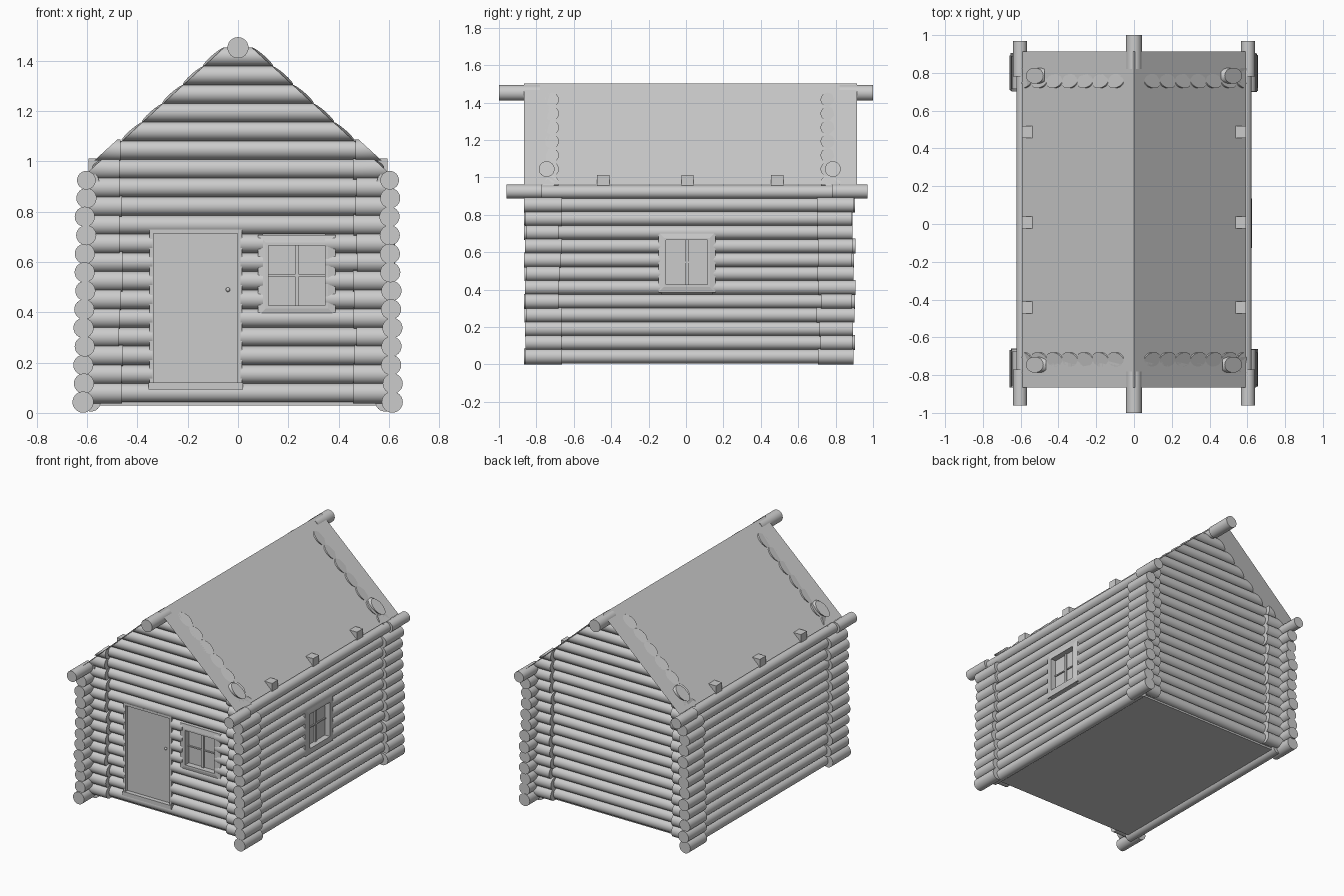
import bpy, bmesh, math, random
from mathutils import Vector

if "Cube" in bpy.data.objects:
    bpy.data.objects.remove(bpy.data.objects["Cube"])

random.seed(4)
PITCH = 0.0742           # log spacing
R, RS = 0.0375, 0.042    # radius of wall logs and of the thicker corner ends
YC, YW, XW = 0.02, 0.737, 0.584
APEX, SLOPE = 1.503, 0.915


def finish(name, bm, smooth=True):
    bmesh.ops.recalc_face_normals(bm, faces=bm.faces)
    me = bpy.data.meshes.new(name)
    bm.to_mesh(me)
    bm.free()
    ob = bpy.data.objects.new(name, me)
    bpy.context.collection.objects.link(ob)
    if smooth:
        bpy.ops.object.select_all(action='DESELECT')
        ob.select_set(True)
        bpy.context.view_layer.objects.active = ob
        bpy.ops.object.shade_smooth_by_angle(angle=math.radians(35))
    return ob


def log(bm, axis, a, b, c, z, r, n=24, trim=None, inner=0):
    """Log along x or y from a to b; trim is how far it may poke out of the roof slope."""
    rings = []
    for e in (a, b):
        ring = []
        for i in range(n):
            t = 2 * math.pi * i / n
            h, v, p = c + r * math.cos(t), z + r * math.sin(t), e
            if trim is not None:
                poke = trim * (max(0, inner * math.cos(t)) if inner else 1)
                lim = max(0.005, (APEX - v) / SLOPE + poke)
                p = max(-lim, min(lim, e))
            ring.append(bm.verts.new((p, h, v) if axis == 'x' else (h, p, v)))
        rings.append(ring)
    for i in range(n):
        j = (i + 1) % n
        bm.faces.new((rings[0][i], rings[0][j], rings[1][j], rings[1][i]))
    bm.faces.new(rings[0])
    bm.faces.new(rings[1])


def box(name, x0, x1, y0, y1, z0, z1):
    bm = bmesh.new()
    bmesh.ops.create_cube(bm, size=1)
    for v in bm.verts:
        v.co = Vector(((x0, x1)[v.co.x > 0], (y0, y1)[v.co.y > 0], (z0, z1)[v.co.z > 0]))
    return finish(name, bm, False)


# Front and back walls with gables
def end_wall(name, s):
    bm = bmesh.new()
    y = YC + s * YW
    for i in range(19):
        z = 0.08 + i * PITCH
        spans = [(-0.58, 0.58)]
        if s < 0 and 1 <= i <= 8:
            spans = [(-0.58, -0.34), (0.01, 0.58)]
            if i >= 5:
                spans = [(-0.58, -0.34), (0.01, 0.10), (0.345, 0.58)]
        for a, b in spans:
            log(bm, 'x', a, b, y, z, R, trim=0.014, inner=-s)
        if i <= 13:
            for k in (-1, 1):
                e = 0.462 + random.uniform(-0.006, 0.012)
                log(bm, 'x', k * e, k * 0.6, YC + s * 0.765, z, RS, trim=0.025 if i > 12 else 0)
    finish(name, bm)


end_wall("front_wall_logs", -1)
end_wall("back_wall_logs", 1)


# Side walls with thick corner ends, and the long eave log on top
def side_wall(name, s):
    bm = bmesh.new()
    for i in range(12):
        z = 0.043 + i * 0.0737
        spans = [(-0.74, 0.78)]
        if s > 0 and 5 <= i <= 8:
            spans = [(-0.74, -0.13), (0.14, 0.78)]
        for a, b in spans:
            log(bm, 'y', a, b, s * XW, z, R)
        x = s * (0.614 - 0.0008 * i + random.uniform(-0.004, 0.004))
        for k in (-1, 1):
            y0 = YC + k * (0.69 + random.uniform(-0.012, 0.012))
            y1 = YC + k * (0.88 + random.uniform(-0.012, 0.006))
            log(bm, 'y', y0, y1, x, z, RS - (0.002 if i else 0))
    # Eave log, thinner between its ends
    log(bm, 'y', -0.78, 0.79, s * 0.588, 0.922, 0.035)
    log(bm, 'y', -0.96, -0.77, s * 0.603, 0.925, 0.037)
    log(bm, 'y', 0.78, 0.97, s * 0.603, 0.925, 0.037)
    finish(name, bm)


side_wall("right_wall_logs", 1)
side_wall("left_wall_logs", -1)

# Ridge log, thinner where it runs under the roof
bm = bmesh.new()
log(bm, 'y', -1, -0.78, 0, 1.452, 0.042)
log(bm, 'y', 0.82, 1, 0, 1.452, 0.042)
log(bm, 'y', -0.79, 0.83, 0, 1.45, 0.033)
finish("ridge_log", bm)

# Roof: one thin folded sheet
bm = bmesh.new()
rows = [[bm.verts.new((x, y, APEX - abs(x) * SLOPE)) for x in (-0.59, 0, 0.59)]
        for y in (-0.865, 0.913)]
for i in range(2):
    bm.faces.new((rows[0][i], rows[0][i + 1], rows[1][i + 1], rows[1][i]))
finish("roof", bm, False)

# Rafter ends poking through the roof
for s, side in ((-1, "left"), (1, "right")):
    for k, y in enumerate((-0.44, 0.01, 0.49)):
        xs = sorted((s * 0.522, s * 0.594))
        box(f"{side}_rafter_end_{k}", *xs, y - 0.035, y + 0.03, 0.94, 1.012)

# Floor
box("floor", -0.58, 0.58, -0.715, 0.755, 0.03, 0.05)


# Openings are drawn in wall coordinates: u along, v up, w outwards
def on_front(u, v, w):
    return (u, -w, v)


def on_right(u, v, w):
    return (w, u, v)


def wall_box(name, place, u0, u1, v0, v1, w0, w1):
    p, q = place(u0, v0, w0), place(u1, v1, w1)
    lo_hi = [c for a, b in zip(p, q) for c in sorted((a, b))]
    box(name, *lo_hi)


def frame(name, place, rect, steps):
    """Mitred frame: steps are (inset, depth) rings, closed round."""
    u0, u1, v0, v1 = rect
    bm = bmesh.new()
    rings = [[bm.verts.new(place(u, v, w)) for u, v in
              ((u0 + d, v0 + d), (u1 - d, v0 + d), (u1 - d, v1 - d), (u0 + d, v1 - d))]
             for d, w in steps]
    for a, b in zip(rings, rings[1:] + rings[:1]):
        for i in range(4):
            j = (i + 1) % 4
            bm.faces.new((a[i], a[j], b[j], b[i]))
    finish(name, bm, False)


def window(name, place, rect, w):
    u0, u1, v0, v1 = rect
    frame(name + "_frame", place, rect,
          [(0, w - 0.05), (0, w - 0.006), (0.03, w), (0.042, w), (0.042, w - 0.05)])
    um, vm = (u0 + u1) / 2, (v0 + v1) / 2
    wall_box(name + "_glass", place, u0 + 0.035, u1 - 0.035, v0 + 0.035, v1 - 0.035, w - 0.05, w - 0.04)
    wall_box(name + "_upright_bar", place, um - 0.008, um + 0.008, v0 + 0.04, v1 - 0.04, w - 0.042, w - 0.03)
    wall_box(name + "_cross_bar", place, u0 + 0.04, u1 - 0.04, vm - 0.004, vm + 0.004, w - 0.042, w - 0.032)


window("front_window", on_front, (0.08, 0.388, 0.385, 0.707), 0.752)
window("right_window", on_right, (-0.148, 0.157, 0.385, 0.707), 0.625)

# Door with frame, sill and knob
frame("door_frame", on_front, (-0.352, 0.015, 0.10, 0.73),
      [(0, 0.69), (0, 0.75), (0.016, 0.75), (0.016, 0.69)])
wall_box("door", on_front, -0.34, 0.003, 0.11, 0.72, 0.70, 0.73)
wall_box("door_sill", on_front, -0.355, 0.02, 0.092, 0.12, 0.69, 0.76)
bm = bmesh.new()
bmesh.ops.create_uvsphere(bm, u_segments=12, v_segments=8, radius=0.009)
bmesh.ops.translate(bm, verts=bm.verts, vec=(-0.04, -0.734, 0.49))
finish("door_knob", bm)
